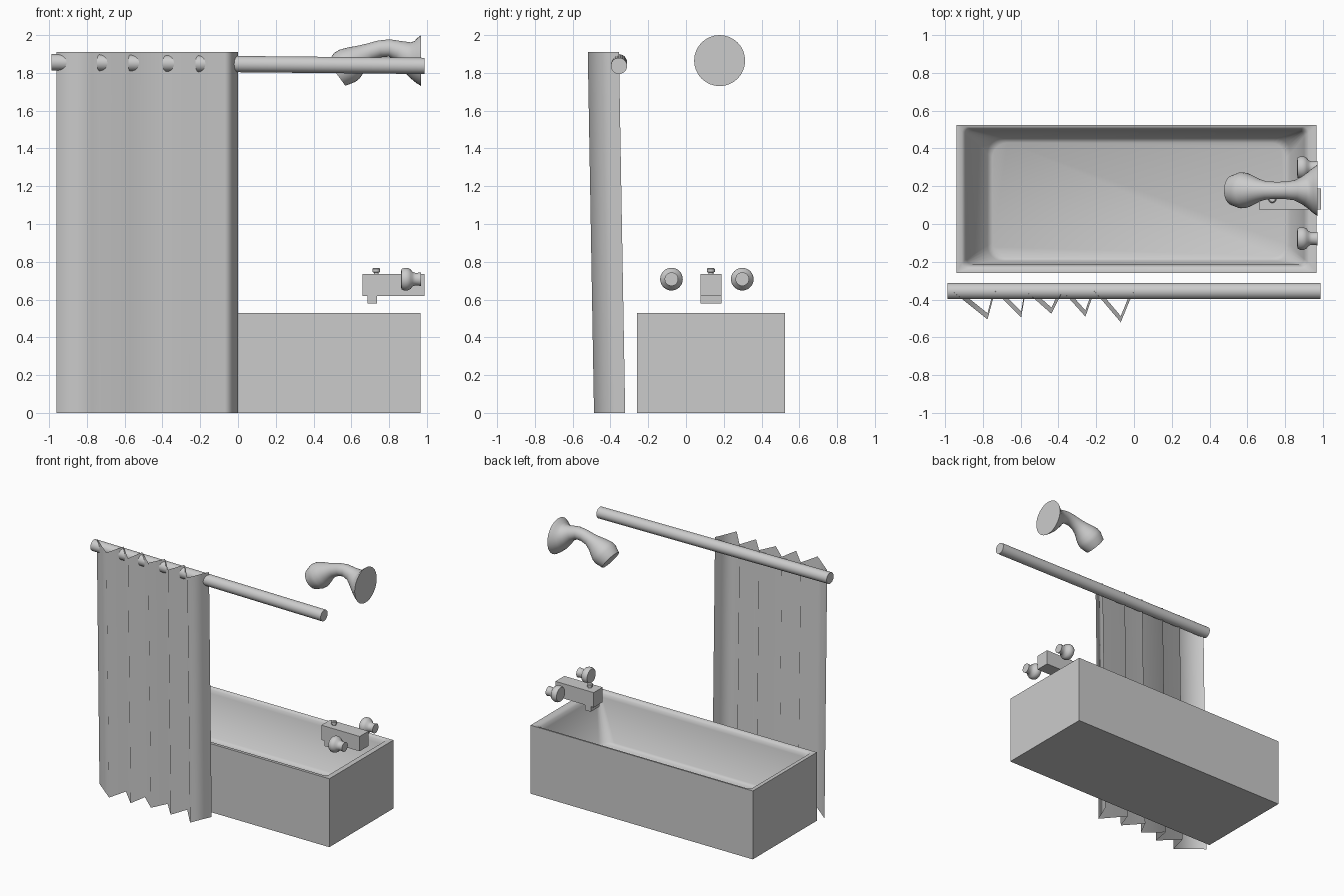
import bpy, bmesh, math
from mathutils import Vector

if "Cube" in bpy.data.objects:
    bpy.data.objects.remove(bpy.data.objects["Cube"])


def finish(name, bm, angle=40):
    bmesh.ops.recalc_face_normals(bm, faces=bm.faces)
    me = bpy.data.meshes.new(name)
    bm.to_mesh(me)
    bm.free()
    ob = bpy.data.objects.new(name, me)
    bpy.context.collection.objects.link(ob)
    bpy.ops.object.select_all(action='DESELECT')
    ob.select_set(True)
    bpy.context.view_layer.objects.active = ob
    if angle:
        bpy.ops.object.shade_smooth_by_angle(angle=math.radians(angle))
    return ob


def skin(bm, rings):
    """Join closed rings of points into a capped solid."""
    vs = [[bm.verts.new(p) for p in r] for r in rings]
    n = len(vs[0])
    for a, b in zip(vs, vs[1:]):
        for i in range(n):
            j = (i + 1) % n
            bm.faces.new((a[i], a[j], b[j], b[i]))
    bm.faces.new(vs[0][::-1])
    bm.faces.new(vs[-1])


def tube(name, path, n=32, angle=40):
    """Sweep circles along (x, y, z, radius, axis) stations."""
    rings = []
    for x, y, z, r, axis in path:
        d = Vector(axis).normalized()
        side = Vector((0, 1, 0))
        up = d.cross(side).normalized()
        rings.append([Vector((x, y, z)) + r * (math.cos(t) * side + math.sin(t) * up)
                      for t in (2 * math.pi * i / n for i in range(n))])
    bm = bmesh.new()
    skin(bm, rings)
    return finish(name, bm, angle)


def box_rings(x0, x1, y0, y1, z):
    return [(x0, y0, z), (x1, y0, z), (x1, y1, z), (x0, y1, z)]


def rounded_ring(x0, x1, y0, y1, z, r, n=6):
    pts = []
    for k, (cx, cy) in enumerate(((x1 - r, y1 - r), (x0 + r, y1 - r),
                                  (x0 + r, y0 + r), (x1 - r, y0 + r))):
        for i in range(n + 1):
            t = math.pi / 2 * (k + i / n)
            pts.append((cx + r * math.cos(t), cy + r * math.sin(t), z))
    return pts


# Bathtub: block with a tapered, soft-lipped basin cut out
bm = bmesh.new()
skin(bm, [box_rings(-0.94, 0.965, -0.26, 0.525, z) for z in (0, 0.53)])
tub = finish("bathtub", bm, 0)
bm = bmesh.new()
skin(bm, [rounded_ring(-0.75, 0.80, -0.18, 0.43, 0.16, 0.08),
          rounded_ring(-0.775, 0.83, -0.195, 0.455, 0.175, 0.08),
          rounded_ring(-0.885, 0.90, -0.215, 0.495, 0.49, 0.03),
          rounded_ring(-0.895, 0.91, -0.222, 0.503, 0.515, 0.03),
          rounded_ring(-0.91, 0.925, -0.235, 0.513, 0.53, 0.03),
          rounded_ring(-0.91, 0.925, -0.235, 0.513, 0.60, 0.03)])
cutter = finish("basin_cutter", bm, 0)
mod = tub.modifiers.new("basin", 'BOOLEAN')
mod.object = cutter
mod.operation = 'DIFFERENCE'
mod.solver = 'EXACT'
bpy.context.view_layer.objects.active = tub
bpy.ops.object.modifier_apply(modifier="basin")
bpy.data.objects.remove(cutter)
tub.select_set(True)
bpy.ops.object.shade_smooth_by_angle(angle=math.radians(65))

# Curtain rod, dropping slightly to the right
axis = (1.975, 0, -0.02)
tube("curtain_rod", [(-0.987, -0.355, 1.856, 0.043, axis),
                     (0.987, -0.355, 1.837, 0.043, axis)], 24)

# Shower curtain: leaning zigzag sheet, (x, y) along the top edge
folds = [(-0.962, -0.355), (-0.775, -0.505), (-0.735, -0.355), (-0.597, -0.495),
         (-0.573, -0.355), (-0.437, -0.475), (-0.378, -0.355), (-0.257, -0.49),
         (-0.21, -0.355), (-0.07, -0.52), (-0.025, -0.41), (0.0, -0.355)]
bm = bmesh.new()
rows = [[bm.verts.new((x, y + 0.033 * (1 - k / 4), 1.91 * k / 4)) for x, y in folds]
        for k in range(5)]
for a, b in zip(rows, rows[1:]):
    for i in range(len(folds) - 1):
        bm.faces.new((a[i], a[i + 1], b[i + 1], b[i]))
curtain = finish("shower_curtain", bm, 180)

# Shower head: flared wall plate, bent arm and bell
tube("shower_head", [(x, 0.178, z, r, (ax, 0, az)) for x, z, r, ax, az in (
    (0.97, 1.865, 0.135, -1, 0), (0.945, 1.866, 0.118, -1, 0.03),
    (0.92, 1.873, 0.096, -1, 0.15), (0.89, 1.893, 0.073, -1, 0.35),
    (0.85, 1.918, 0.053, -1, 0.35), (0.80, 1.932, 0.046, -1, 0.05),
    (0.75, 1.927, 0.045, -1, -0.2), (0.70, 1.910, 0.048, -1, -0.35),
    (0.66, 1.890, 0.060, -1, -0.5), (0.62, 1.866, 0.080, -0.85, -0.55),
    (0.59, 1.846, 0.093, -0.82, -0.57), (0.565, 1.829, 0.095, -0.81, -0.58),
    (0.522, 1.796, 0.079, -0.81, -0.58))])

# Tap spout: side profile extruded across y
profile = [(0.66, 0.62), (0.685, 0.62), (0.685, 0.58), (0.737, 0.58), (0.737, 0.62),
           (0.988, 0.62), (0.988, 0.735), (0.66, 0.735)]
bm = bmesh.new()
skin(bm, [[(x, y, z) for x, z in profile] for y in (0.078, 0.187)])
finish("tap_spout", bm, 0)

# Diverter knob on top of the spout
tube("diverter_knob", [(0.732, 0.132, z, r, (0, 0, 1)) for z, r in (
    (0.72, 0.013), (0.743, 0.013), (0.746, 0.021), (0.762, 0.021), (0.768, 0.015))], 20)

# Hot and cold tap handles
for name, y in (("left_handle", -0.077), ("right_handle", 0.298)):
    tube(name, [(x, y, 0.708, r, (1, 0, 0)) for x, r in (
        (0.863, 0.036), (0.865, 0.053), (0.88, 0.060), (0.897, 0.060), (0.914, 0.052),
        (0.924, 0.038), (0.94, 0.033), (0.955, 0.034), (0.97, 0.036))])
